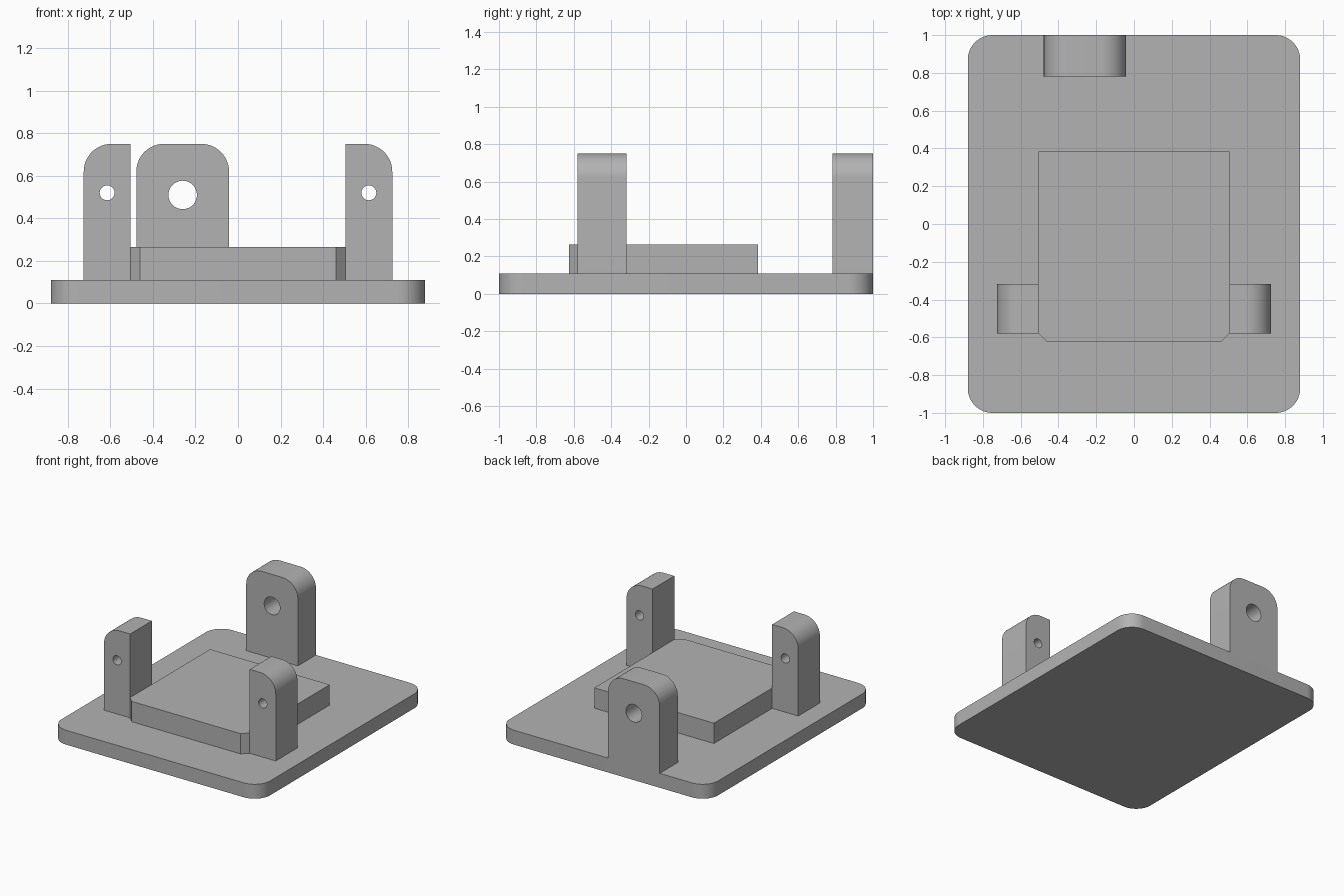
import bpy, bmesh, math
from mathutils import Matrix

if "Cube" in bpy.data.objects:
    bpy.data.objects.remove(bpy.data.objects["Cube"], do_unlink=True)

grey = bpy.data.materials.new("plain grey")
grey.use_nodes = True
colour = (0.45, 0.45, 0.45, 1)
grey.diffuse_color = colour
grey.node_tree.nodes["Principled BSDF"].inputs["Base Color"].default_value = colour


def arc(cx, cy, r, start, sweep, steps):
    return [(cx + r * math.cos(start + sweep * i / steps),
             cy + r * math.sin(start + sweep * i / steps)) for i in range(steps + 1)]


def outline(x0, x1, y0, y1, radii, steps=12):
    """Rectangle with a radius per corner: top right, top left, bottom left, bottom right."""
    corners = [(x1, y1, -1, -1), (x0, y1, 1, -1), (x0, y0, 1, 1), (x1, y0, -1, 1)]
    pts = []
    for i, ((x, y, sx, sy), r) in enumerate(zip(corners, radii)):
        if r:
            pts += arc(x + sx * r, y + sy * r, r, i * math.pi / 2, math.pi / 2, steps)
        else:
            pts.append((x, y))
    return pts


def slab(name, loops, low, high, upright=False):
    """Extrude a profile with optional holes; upright profiles lie in XZ."""
    curve = bpy.data.curves.new(name + "_profile", 'CURVE')
    curve.dimensions = '2D'
    curve.fill_mode = 'BOTH'
    curve.extrude = (high - low) / 2
    for loop in loops:
        spline = curve.splines.new('POLY')
        spline.points.add(len(loop) - 1)
        for p, (x, y) in zip(spline.points, loop):
            p.co = (x, y, 0, 1)
        spline.use_cyclic_u = True
    helper = bpy.data.objects.new(name + "_profile", curve)
    bpy.context.scene.collection.objects.link(helper)
    bpy.context.view_layer.update()
    graph = bpy.context.evaluated_depsgraph_get()
    mesh = bpy.data.meshes.new_from_object(helper.evaluated_get(graph))
    bpy.data.objects.remove(helper, do_unlink=True)
    bpy.data.curves.remove(curve)

    middle = (low + high) / 2
    place = Matrix.Translation((0, 0, middle))
    if upright:
        place = Matrix.Translation((0, middle, 0)) @ Matrix.Rotation(math.pi / 2, 4, 'X')
    mesh.transform(place)
    bm = bmesh.new()
    bm.from_mesh(mesh)
    bmesh.ops.remove_doubles(bm, verts=bm.verts, dist=0.0001)
    bmesh.ops.recalc_face_normals(bm, faces=bm.faces)
    for f in bm.faces:
        f.smooth = True
        f.material_index = 0
    bm.to_mesh(mesh)
    bm.free()
    mesh.set_sharp_from_angle(angle=math.radians(30))
    mesh.materials.clear()
    mesh.materials.append(grey)
    obj = bpy.data.objects.new(name, mesh)
    bpy.context.scene.collection.objects.link(obj)
    return obj


def hole(x, z, r):
    return arc(x, z, r, 0, math.tau * 31 / 32, 31)


R, BASE, TOP = 0.13, 0.11, 0.75

# Base plate with rounded corners
slab("base_plate", [outline(-0.88, 0.88, -1, 1, [R] * 4)], 0, BASE)

# Raised pad, front corners cut straight
slab("raised_pad", [outline(-0.505, 0.505, -0.625, 0.385, [0, 0, 0.045, 0.045], 1)],
     BASE, 0.265)

# Side lugs, rounded on the outer top corner
slab("left_lug", [outline(0.505, 0.725, BASE, TOP, [R, 0, 0, 0]),
                  hole(0.615, 0.52, 0.035)], -0.58, -0.318, True)
slab("right_lug", [outline(-0.725, -0.505, BASE, TOP, [0, R, 0, 0]),
                   hole(-0.615, 0.52, 0.035)], -0.58, -0.318, True)

# Back lug, flush with the rear edge
slab("back_lug", [outline(-0.478, -0.042, BASE, TOP, [R, R, 0, 0]),
                  hole(-0.26, 0.51, 0.067)], 0.782, 1, True)
